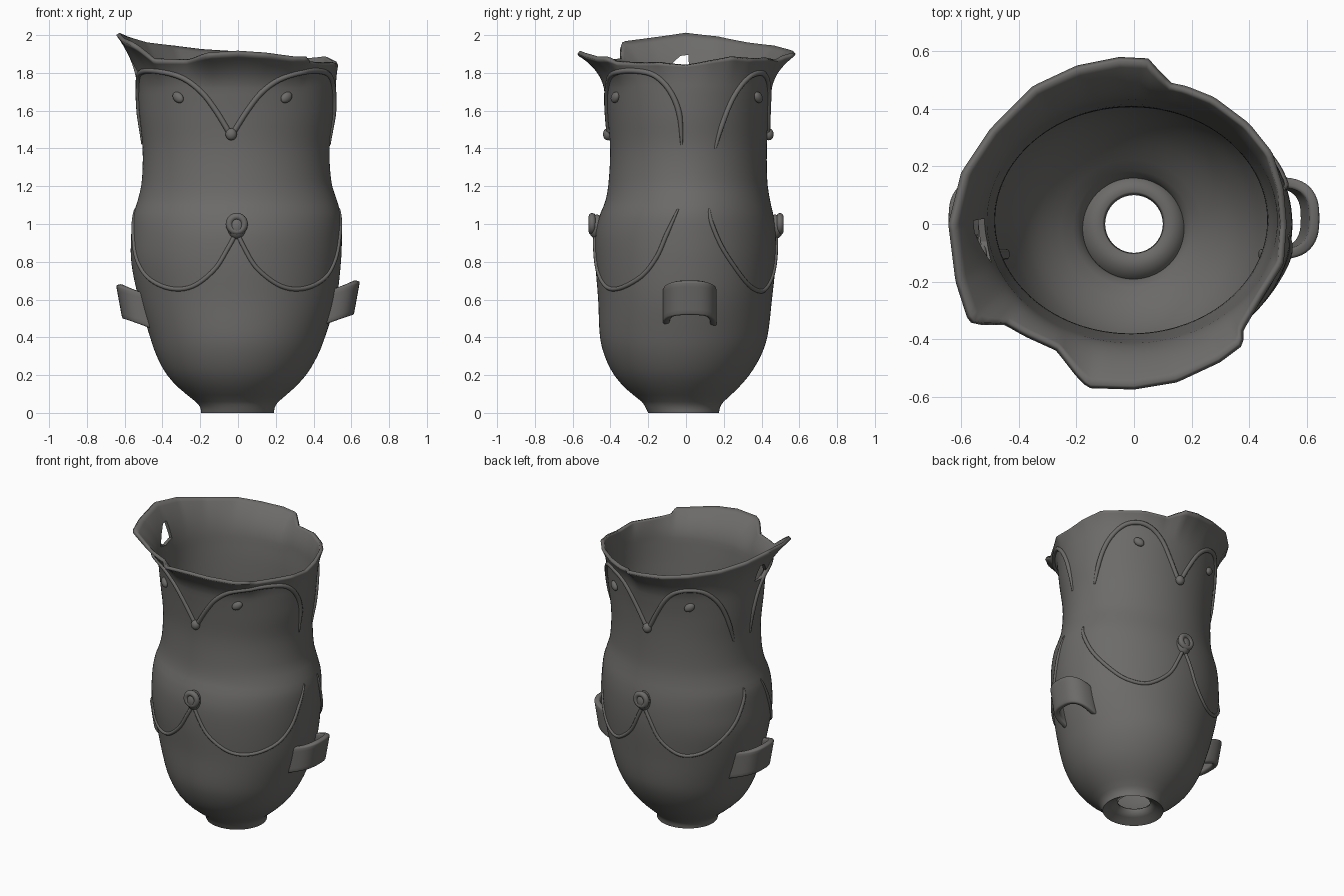
import bpy, bmesh, math
from mathutils import Vector

if "Cube" in bpy.data.objects:
    bpy.data.objects.remove(bpy.data.objects["Cube"])

clay = bpy.data.materials.new("dark grey clay")
clay.diffuse_color = (0.15, 0.147, 0.142, 1)
clay.use_nodes = True
clay.node_tree.nodes["Principled BSDF"].inputs["Base Color"].default_value = clay.diffuse_color

# wall profile: z, left x, right x, front y, back y
PROFILE = [
    (0.00, -.195, .19, -.20, .175), (0.03, -.20, .195, -.215, .18), (0.06, -.225, .215, -.235, .20),
    (0.12, -.30, .285, -.31, .265), (0.20, -.375, .36, -.38, .335), (0.30, -.43, .42, -.43, .395),
    (0.40, -.465, .46, -.455, .43), (0.60, -.525, .52, -.465, .455), (0.80, -.565, .545, -.48, .475),
    (0.95, -.565, .55, -.478, .475), (1.05, -.555, .545, -.455, .462), (1.12, -.532, .525, -.427, .446),
    (1.22, -.510, .495, -.410, .431), (1.40, -.505, .485, -.402, .428), (1.58, -.522, .507, -.417, .437),
    (1.72, -.532, .518, -.435, .455)]
# broken, flaring rim: x, y, z
RIM = [
    (.53, 0, 1.84), (.52, .12, 1.86), (.48, .25, 1.88), (.40, .35, 1.87), (.28, .44, 1.87),
    (.18, .48, 1.86), (.13, .49, 1.86), (.09, .53, 1.88), (.05, .575, 1.89), (-.05, .58, 1.9),
    (-.2, .55, 1.91), (-.35, .48, 1.93), (-.5, .33, 1.95), (-.6, .18, 1.98), (-.645, 0, 2.0),
    (-.62, -.2, 1.97), (-.575, -.34, 1.95), (-.54, -.35, 1.93), (-.45, -.35, 1.86), (-.38, -.39, 1.86),
    (-.27, -.44, 1.86), (-.2, -.53, 1.88), (-.16, -.57, 1.89), (0, -.575, 1.9), (.15, -.55, 1.89),
    (.3, -.48, 1.87), (.38, -.42, 1.87), (.38, -.37, 1.85), (.45, -.25, 1.85), (.52, -.14, 1.85)]
Z_NECK = 1.72
TAU = 2 * math.pi
rim_keys = sorted((math.atan2(y / .48, x / .53) % TAU, Vector((x, y, z))) for x, y, z in RIM)
rim_keys.append((rim_keys[0][0] + TAU, rim_keys[0][1]))


def rim_at(t):
    t %= TAU
    if t < rim_keys[0][0]:
        t += TAU
    for (a, p), (b, q) in zip(rim_keys, rim_keys[1:]):
        if a <= t <= b:
            return p.lerp(q, (t - a) / (b - a))
    return rim_keys[0][1]


def ring_at(z):
    """Smoothly interpolated profile row."""
    z = min(max(z, 0), Z_NECK)
    i = max(k for k in range(len(PROFILE) - 1) if PROFILE[k][0] <= z)
    p, q = PROFILE[i], PROFILE[i + 1]
    o, r = PROFILE[max(i - 1, 0)], PROFILE[min(i + 2, len(PROFILE) - 1)]
    h = q[0] - p[0]
    s = (z - p[0]) / h
    out = []
    for c in range(1, 5):
        m0 = (q[c] - o[c]) / (q[0] - o[0]) * h
        m1 = (r[c] - p[c]) / (r[0] - p[0]) * h
        out.append((2*s**3 - 3*s*s + 1) * p[c] + (s**3 - 2*s*s + s) * m0
                   + (3*s*s - 2*s**3) * q[c] + (s**3 - s*s) * m1)
    return out


def flare(t, u):
    base, top = surf(t, Z_NECK), rim_at(t)
    e = .3 * u + .7 * u ** 2.2
    return Vector((base.x + (top.x - base.x) * e, base.y + (top.y - base.y) * e,
                   Z_NECK + (top.z - Z_NECK) * u))


def surf(t, z):
    """Point on the outer wall at ellipse angle t and height z."""
    if z > Z_NECK:
        return flare(t, min(1, (z - Z_NECK) / (rim_at(t).z - Z_NECK)))
    xl, xr, yf, yb = ring_at(z)
    return Vector(((xl + xr) / 2 + (xr - xl) / 2 * math.cos(t),
                   (yf + yb) / 2 + (yb - yf) / 2 * math.sin(t), z))


def finish(ob, angle=40):
    ob.data.materials.append(clay)
    bpy.ops.object.select_all(action='DESELECT')
    ob.select_set(True)
    bpy.context.view_layer.objects.active = ob
    bpy.ops.object.shade_smooth_by_angle(angle=math.radians(angle))
    return ob


def grid_mesh(name, rows, closed):
    bm = bmesh.new()
    vs = [[bm.verts.new(p) for p in row] for row in rows]
    n = len(rows[0])
    for a, b in zip(vs, vs[1:]):
        for i in range(n if closed else n - 1):
            j = (i + 1) % n
            bm.faces.new((a[i], a[j], b[j], b[i]))
    me = bpy.data.meshes.new(name)
    bm.to_mesh(me)
    bm.free()
    ob = bpy.data.objects.new(name, me)
    bpy.context.collection.objects.link(ob)
    return ob


# vessel wall: pierced foot, body, neck and flared rim
N = 160
angles = [TAU * i / N for i in range(N)]
rows = []
for r, z in ((.10, .05), (.14, .03), (.17, .012)):
    rows.append([Vector((r * math.cos(t), r * math.sin(t) - .01 * (r > .12), z)) for t in angles])
zs = [0, .015, .03, .045, .06] + [.06 + 1.66 * k / 48 for k in range(1, 49)]
rows += [[surf(t, z) for t in angles] for z in zs]
rows += [[flare(t, k / 10) for t in angles] for k in range(1, 11)]
vessel = grid_mesh("vessel", rows, True)
sol = vessel.modifiers.new("wall thickness", 'SOLIDIFY')
sol.thickness, sol.offset = .022, -1

# hole through the wall below the rim
outline = [(.012, 1.895), (.02, 1.78), (-.06, 1.765), (-.135, 1.785), (-.09, 1.835), (-.03, 1.89)]
bm = bmesh.new()
face = bm.faces.new([bm.verts.new((-.8, y, z)) for y, z in outline])
ext = bmesh.ops.extrude_face_region(bm, geom=[face])
bmesh.ops.translate(bm, vec=(.5, 0, 0), verts=[v for v in ext["geom"] if isinstance(v, bmesh.types.BMVert)])
bmesh.ops.recalc_face_normals(bm, faces=bm.faces)
me = bpy.data.meshes.new("hole_cutter")
bm.to_mesh(me)
bm.free()
cutter = bpy.data.objects.new("hole_cutter", me)
bpy.context.collection.objects.link(cutter)
cutter.hide_render = True
cutter.hide_set(True)
cut = vessel.modifiers.new("rim hole", 'BOOLEAN')
cut.operation, cut.object, cut.solver = 'DIFFERENCE', cutter, 'EXACT'
finish(vessel, 50)


def ridge(name, pts, centre, sign, depth):
    """Applied clay strip; pts are (degrees from the face centre, z)."""
    cu = bpy.data.curves.new(name, 'CURVE')
    cu.dimensions, cu.bevel_depth, cu.bevel_resolution = '3D', depth, 2
    cu.use_fill_caps = True
    # sample a Catmull-Rom path over the wall
    path = []
    for i in range(len(pts) - 1):
        o, p, q, r = (pts[min(max(k, 0), len(pts) - 1)] for k in (i - 1, i, i + 1, i + 2))
        for k in range(6):
            s = k / 6
            path.append([.5 * (2*p[c] + (q[c]-o[c])*s + (2*o[c]-5*p[c]+4*q[c]-r[c])*s*s
                               + (3*p[c]-o[c]-3*q[c]+r[c])*s**3) for c in (0, 1)])
    path.append(pts[-1])
    sp = cu.splines.new('POLY')
    sp.points.add(len(path) - 1)
    for k, (d, z) in enumerate(path):
        sp.points[k].co = (*surf(math.radians(centre + sign * d), z), 1)
        sp.points[k].radius = min(1, .4 + (len(path) - 1 - k) * .1)
    ob = bpy.data.objects.new(name, cu)
    bpy.context.collection.objects.link(ob)
    cu.materials.append(clay)


def blob(name, t, z, size, tilt=0, out=0):
    """Flattened clay pellet: size is (width, depth, height)."""
    p = surf(t, z)
    n = Vector((p.x, p.y * 1.2, 0)).normalized()
    bpy.ops.mesh.primitive_uv_sphere_add(segments=20, ring_count=12, radius=1, location=p + n * out)
    ob = bpy.context.object
    ob.name, ob.scale = name, size
    ob.rotation_euler = (0, tilt, math.atan2(n.y, n.x) + math.pi / 2)
    finish(ob, 60)


BROW_FRONT = [(0, 1.465), (3, 1.51), (10, 1.61), (18, 1.70), (29, 1.77), (43, 1.805), (58, 1.81),
              (71, 1.785), (81, 1.70), (87, 1.58), (88, 1.42)]
BROW_BACK = [(0, 1.465), (3, 1.51), (9, 1.61), (16, 1.71), (24, 1.775), (34, 1.80), (45, 1.775),
             (56, 1.68), (65, 1.52), (70, 1.40)]
CHEST_FRONT = [(0, .96), (4, .88), (12, .76), (26, .67), (42, .66), (60, .72), (71, .82), (78, .95), (84, 1.08)]
CHEST_BACK = [(0, .96), (4, .88), (12, .74), (26, .65), (40, .66), (52, .73), (65, .86), (73, 1.0), (75, 1.08)]

# a face and chest on the front and the back
for side, centre, brow, chest in (("front", -93, BROW_FRONT, CHEST_FRONT), ("back", 90, BROW_BACK, CHEST_BACK)):
    for hand, sign in (("a", 1), ("b", -1)):
        ridge(f"{side}_brow_{hand}", brow, centre, sign, .015)
        ridge(f"{side}_chest_ridge_{hand}", chest, centre + 3 * (side == "front"), sign, .012)
        blob(f"{side}_eye_{hand}", math.radians(centre + sign * 33), 1.67, (.036, .02, .026), -sign * .6, .006)
    blob(f"{side}_nose", math.radians(centre), 1.475, (.03, .026, .032), 0, .008)
    # navel boss: pellet inside a small ring
    t = math.radians(-90 if side == "front" else 90)
    blob(f"{side}_boss", t, .985, (.05, .045, .065), 0, .0)
    p = surf(t, 1.0)
    bpy.ops.mesh.primitive_torus_add(location=p + Vector((0, math.copysign(.028, p.y), 0)),
                                     rotation=(math.radians(90), 0, 0), major_radius=.04, minor_radius=.019,
                                     major_segments=24, minor_segments=8)
    bpy.context.object.name = f"{side}_boss_ring"
    finish(bpy.context.object, 60)

# strap handles looping out from both sides
for name, sx, dz in (("right_handle", 1, 0), ("left_handle", -1, -.02)):
    rows = []
    for k in range(25):
        a = math.pi * k / 24
        w = math.sin(a) ** .6
        c = math.cos(a)
        y = .02 - math.copysign(abs(c) ** .75, c) * .125
        lo = Vector((sx * (.43 + .165 * w), y, .455 + .065 * w + dz))
        hi = Vector((sx * (.475 + .153 * w), y, .645 + .055 * w + dz))
        rows.append([lo.lerp(hi, j / 6) for j in range(7)])
    h = grid_mesh(name, rows, False)
    s = h.modifiers.new("strap thickness", 'SOLIDIFY')
    s.thickness, s.offset = .036, 0
    b = h.modifiers.new("soft edges", 'BEVEL')
    b.width, b.segments = .01, 2
    finish(h, 50)
